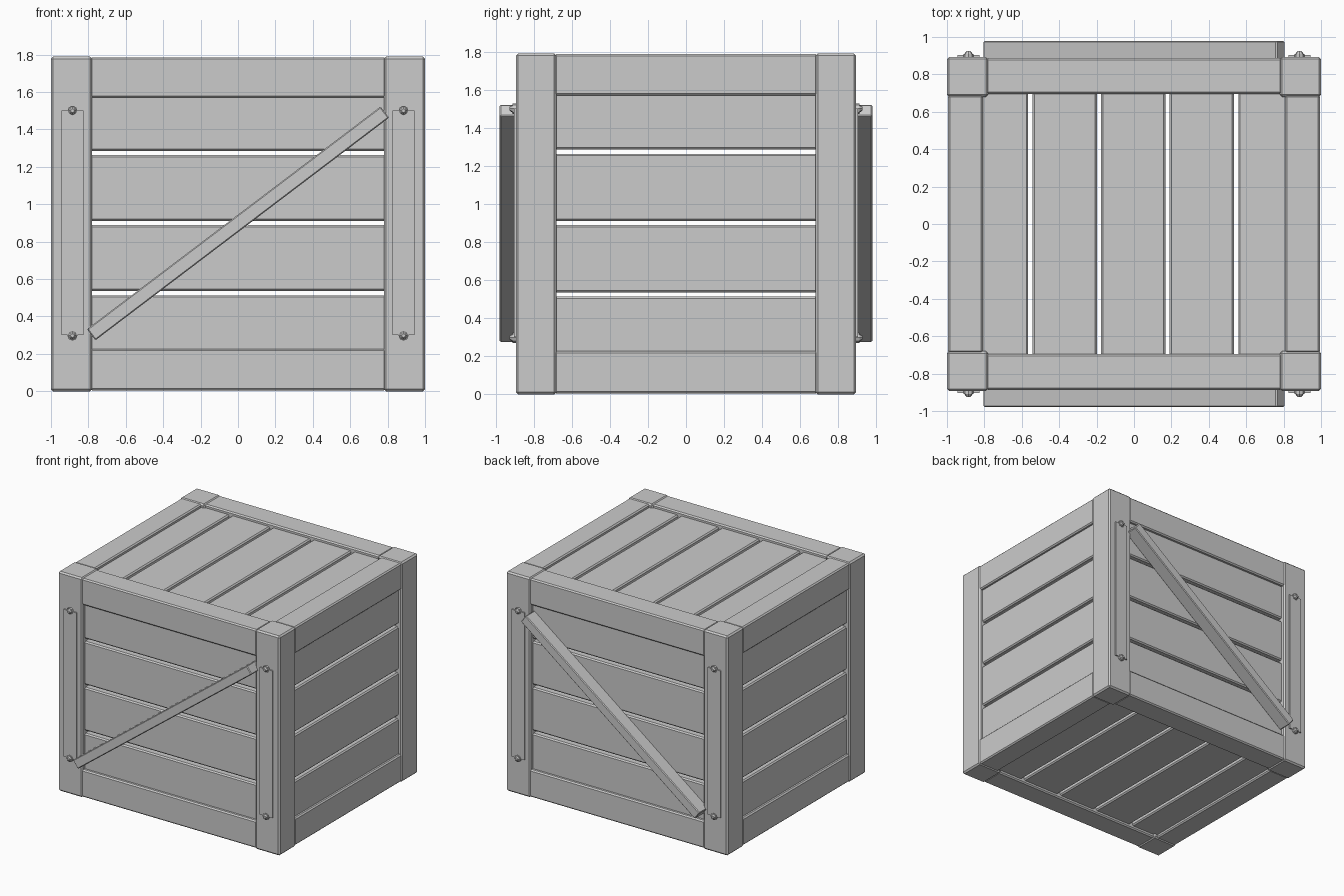
import bpy, bmesh, math
from mathutils import Matrix

cube = bpy.data.objects.get("Cube")
if cube:
    bpy.data.objects.remove(cube, do_unlink=True)

grey = bpy.data.materials.new("wood_grey")
grey.use_nodes = True
COLOR = (0.6, 0.6, 0.6, 1)
grey.diffuse_color = COLOR
grey.node_tree.nodes["Principled BSDF"].inputs["Base Color"].default_value = COLOR


def finish(name, bm):
    mesh = bpy.data.meshes.new(name)
    bm.to_mesh(mesh)
    bm.free()
    mesh.materials.append(grey)
    obj = bpy.data.objects.new(name, mesh)
    bpy.context.scene.collection.objects.link(obj)
    return obj


def box(name, x, y, z, bevel=0.01, tilt=0.0):
    """Chamfered box from (low, high) ranges, tilted about its own y axis."""
    bm = bmesh.new()
    bmesh.ops.create_cube(bm, size=1)
    bmesh.ops.scale(bm, vec=[abs(r[1] - r[0]) for r in (x, y, z)], verts=bm.verts)
    if bevel:
        bmesh.ops.bevel(bm, geom=bm.edges[:], offset=bevel, segments=1,
                        affect='EDGES', profile=0.5)
    bmesh.ops.rotate(bm, matrix=Matrix.Rotation(tilt, 3, 'Y'), verts=bm.verts)
    bmesh.ops.translate(bm, vec=[sum(r) / 2 for r in (x, y, z)], verts=bm.verts)
    return finish(name, bm)


def span(sign, a, b):
    return tuple(sorted((sign * a, sign * b)))


def bolt(name, x, z, side):
    """Low dome on a short octagonal collar, pointing outwards in y."""
    bm = bmesh.new()
    for r1, r2, base, depth in ((0.027, 0.027, 0.89, 0.02), (0.022, 0.010, 0.91, 0.016)):
        turn = Matrix.Rotation(math.radians(90) * side, 4, 'X')
        place = Matrix.Translation((x, side * (base + depth / 2), z))
        bmesh.ops.create_cone(bm, cap_ends=True, segments=8, radius1=r1, radius2=r2,
                              depth=depth, matrix=place @ turn.inverted())
    finish(name, bm)


H = 1.79
SIDES = {-1: "front", 1: "back"}
ENDS = {-1: "right", 1: "left"}
LEVELS = {"bottom": (0.004, 0.227), "top": (1.57, H - 0.004)}

# Corner posts with strap plates and bolts
for sy, face in SIDES.items():
    for sx, end in ENDS.items():
        tag = f"{face}_{end}"
        box(f"{tag}_post", span(sx, 0.78, 1.0), span(sy, 0.68, 0.893), (0, H), 0.012)
        box(f"{tag}_plate", span(sx, 0.827, 0.943), span(sy, 0.88, 0.903), (0.3, 1.5), 0)
        for z, part in ((0.298, "lower"), (1.5, "upper")):
            bolt(f"{tag}_{part}_bolt", sx * 0.885, z, sy)

# Rails joining the posts
for level, z in LEVELS.items():
    for sy, face in SIDES.items():
        box(f"{face}_{level}_rail", (-0.79, 0.79), span(sy, 0.695, 0.887), z)
    for sx, end in ENDS.items():
        box(f"{end}_{level}_rail", span(sx, 0.808, 0.994), (-0.69, 0.69), z)

# Horizontal wall slats
for i in range(4):
    mid = 0.337 + 0.375 * i
    z = (mid - 0.176, mid + 0.176)
    for sy, face in SIDES.items():
        box(f"{face}_slat_{i + 1}", (-0.82, 0.82), span(sy, 0.77, 0.86), z)
    for sx, end in ENDS.items():
        box(f"{end}_slat_{i + 1}", span(sx, 0.88, 0.97), (-0.72, 0.72), z)

# Lid and floor slats
for i in range(5):
    mid = -0.738 + 0.367 * i
    x = (mid - 0.172, mid + 0.172)
    box(f"floor_slat_{i + 1}", x, (-0.74, 0.74), (0.03, 0.12))
    box(f"lid_slat_{i + 1}", x, (-0.74, 0.74), (H - 0.12, H - 0.03))

# Diagonal braces, rising towards the left on both faces
for sy, face in SIDES.items():
    box(f"{face}_brace", (-0.985, 0.985), span(sy, 0.862, 0.978), (0.86, 0.935),
        0.006, -math.atan2(1.19, 1.57))
